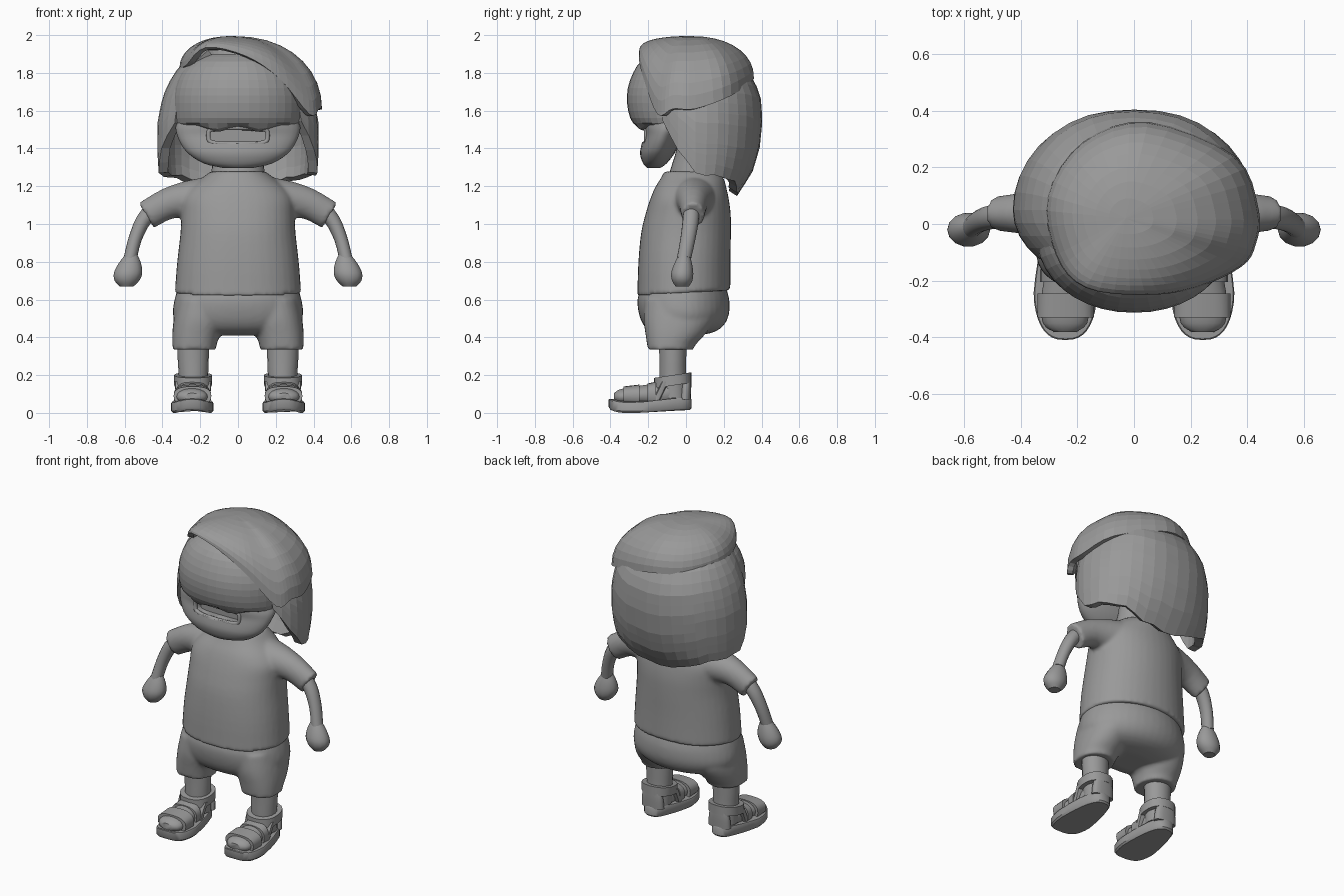
import bpy, bmesh, math
from mathutils import Vector

old = bpy.data.objects.get("Cube")
if old:
    bpy.data.objects.remove(old, do_unlink=True)

grey = bpy.data.materials.new("plain grey")
grey.use_nodes = True
COLOUR = (.32, .32, .32, 1)
grey.diffuse_color = COLOUR
next(n for n in grey.node_tree.nodes if n.type == "BSDF_PRINCIPLED").inputs["Base Color"].default_value = COLOUR


def spline(pts, k, cyclic=False):
    """Catmull-Rom resampling of tuples, k steps per span."""
    n, out = len(pts), []
    for i in range(n if cyclic else n - 1):
        pick = (lambda j: pts[j % n]) if cyclic else (lambda j: pts[max(0, min(n - 1, j))])
        a, b, c, d = (Vector(pick(i + o)) for o in (-1, 0, 1, 2))
        for s in range(k):
            t = s / k
            out.append(b + (c - a) * (t / 2) + (a * 2 - b * 5 + c * 4 - d) * (t * t / 2)
                       + (b * 3 - a - c * 3 + d) * (t ** 3 / 2))
    return out if cyclic else out + [Vector(pts[-1])]


def table(rows, x):
    """Linear lookup in rows of (key, value, ...)."""
    for a, b in zip(rows, rows[1:]):
        if x <= b[0]:
            t = max(0, (x - a[0]) / (b[0] - a[0]))
            return [p + (q - p) * t for p, q in zip(a[1:], b[1:])]
    return rows[-1][1:]


def choose(obj):
    bpy.ops.object.select_all(action="DESELECT")
    bpy.context.view_layer.objects.active = obj
    obj.select_set(True)


def finish(name, bm, mirror=False, smooth=True):
    mesh = bpy.data.meshes.new(name)
    bm.to_mesh(mesh)
    bm.free()
    obj = bpy.data.objects.new(name, mesh)
    bpy.context.collection.objects.link(obj)
    mesh.materials.append(grey)
    choose(obj)
    if mirror:
        obj.modifiers.new("mirror", "MIRROR")
    if smooth:
        bpy.ops.object.shade_smooth_by_angle(angle=math.radians(40))
    return obj


def loft(name, rings, axis=None, n=28, power=2, back=None, steps=3, mirror=False, smooth=True, shape=None):
    """Skin rings of (x, y, z, radius_a, radius_b); with no axis they follow the path."""
    rings = spline(rings, steps)
    bm, loops = bmesh.new(), []
    for i, r in enumerate(rings):
        centre = Vector(r[:3])
        if axis == "Z":
            u, v = Vector((1, 0, 0)), Vector((0, 1, 0))
        elif axis == "Y":
            u, v = Vector((1, 0, 0)), Vector((0, 0, 1))
        else:
            way = Vector(rings[min(i + 1, len(rings) - 1)][:3]) - Vector(rings[max(i - 1, 0)][:3])
            v = Vector((0, 1, 0))
            u = v.cross(way).normalized()
        loop = []
        for j in range(n):
            a = math.tau * j / n
            c, s = math.cos(a), math.sin(a)
            e = 2 / (back if back and s > 0 else power)
            co = (centre + u * (r[3] * math.copysign(abs(c) ** e, c))
                  + v * (r[4] * math.copysign(abs(s) ** e, s)))
            loop.append(bm.verts.new(shape(co) if shape else co))
        loops.append(loop)
    for p, q in zip(loops, loops[1:]):
        for j in range(n):
            bm.faces.new((p[j], p[(j + 1) % n], q[(j + 1) % n], q[j]))
    bm.faces.new(loops[0])
    bm.faces.new(loops[-1])
    bmesh.ops.recalc_face_normals(bm, faces=bm.faces)
    return finish(name, bm, mirror, smooth)


def blend(name, base, pair):
    """Fuse a centre part and a mirrored pair into one soft garment."""
    choose(pair)
    bpy.ops.object.modifier_apply(modifier="mirror")
    choose(base)
    pair.select_set(True)
    bpy.ops.object.join()
    base.name = name
    remesh = base.modifiers.new("fuse", "REMESH")
    remesh.mode, remesh.voxel_size, remesh.use_smooth_shade = "VOXEL", .012, True
    soften = base.modifiers.new("soften", "SMOOTH")
    soften.factor, soften.iterations = .5, 4


def shell(name, grid, thickness, cyclic=False):
    """Thick sheet from a grid of points, thickened inward."""
    bm = bmesh.new()
    rows = [[bm.verts.new(p) for p in row] for row in grid]
    for p, q in zip(rows, rows[1:]):
        for j in range(len(p) if cyclic else len(p) - 1):
            k = (j + 1) % len(p)
            bm.faces.new((p[j], p[k], q[k], q[j]))
    bmesh.ops.remove_doubles(bm, verts=bm.verts, dist=.0005)
    bmesh.ops.recalc_face_normals(bm, faces=bm.faces)
    middle = Vector((0, .05, 1.6))
    if sum(f.normal.dot(f.calc_center_median() - middle) * f.calc_area() for f in bm.faces) < 0:
        bmesh.ops.reverse_faces(bm, faces=bm.faces)
    obj = finish(name, bm, smooth=False)
    solid = obj.modifiers.new("thickness", "SOLIDIFY")
    solid.thickness, solid.offset = thickness, -1


def level(z, half, front, back):
    return (0, (front + back) / 2, z, half, (back - front) / 2)


# Shirt with sleeves
body = loft("shirt_body", [level(*r) for r in (
    (.635, .335, -.258, .235), (.8, .322, -.252, .235), (.95, .305, -.238, .238), (1.05, .3, -.215, .237),
    (1.13, .295, -.19, .227), (1.19, .255, -.165, .214), (1.24, .195, -.135, .2), (1.278, .145, -.115, .17))],
    "Z", n=40, power=2.3, back=2.05,
    shape=lambda c: c + Vector((0, 0, .06 * c.y if c.z < .7 else 0)))
sleeves = loft("shirt_sleeves", [(.12, .045, 1.13, .125, .14), (.25, .04, 1.13, .103, .105),
                                 (.37, .038, 1.108, .083, .077), (.485, .037, 1.045, .077, .06)], mirror=True)
blend("shirt", body, sleeves)

# Shorts
seat = loft("shorts_seat", [level(*r) for r in (
    (.67, .315, -.235, .21), (.6, .336, -.257, .229), (.52, .345, -.248, .227),
    (.46, .315, -.222, .197), (.425, .25, -.18, .14), (.41, .15, -.12, .06))], "Z", n=40, power=2.3, back=1.95)
hems = loft("shorts_legs", [(.18, -.03, .6, .14, .19), (.198, -.035, .5, .142, .19),
                            (.22, -.055, .42, .128, .16), (.23, -.078, .36, .117, .128),
                            (.232, -.08, .335, .116, .122)], "Z", power=2.4, back=2, mirror=True)
blend("shorts", seat, hems)

# Arms and hands
loft("arms", [(.43, .03, 1.1, .045, .042), (.5, .025, 1.02, .04, .043), (.545, .01, .92, .035, .04),
              (.57, -.01, .82, .035, .038)], n=16, mirror=True)
loft("hands", [(.565, -.01, .835, .034, .03), (.573, -.015, .79, .06, .048), (.582, -.02, .74, .075, .06),
               (.588, -.02, .7, .065, .055), (.59, -.02, .668, .035, .035)], "Z", n=14, mirror=True)

# Legs and feet
loft("legs", [(.238, -.07, .4, .085, .075), (.237, -.07, .28, .082, .072), (.236, -.07, .2, .078, .072),
              (.236, -.065, .08, .075, .075)], "Z", n=18, mirror=True)
loft("feet", [(.243, -.38, .085, .04, .02), (.243, -.35, .085, .078, .04), (.243, -.27, .09, .085, .05),
              (.24, -.18, .095, .075, .06), (.238, -.08, .105, .07, .07), (.236, -.01, .1, .045, .05)],
     "Y", n=18, mirror=True)


def sole_shape(c):
    """Narrow the heel, raise the heel step and curl the toe."""
    heel = max(0, min(1, (c.y + .25) / .2))
    toe = max(0, (-.33 - c.y) / .08)
    lift = .022 * heel if c.z > .03 else .015 * heel
    return Vector((.24 + (c.x - .24) * (1 - .22 * heel), c.y, c.z + lift + .022 * toe * toe))


# Sandals
loft("sandal_soles", [(.242, -.19, z, r, r + .105) for z, r in ((0, .105), (.01, .114), (.05, .114), (.056, .11))],
     "Z", n=40, power=2.6, steps=1, mirror=True, shape=sole_shape)
for name, ys, z, half, tall in (("toe_straps", (-.33, -.245), .09, .1, .05),
                                ("instep_straps", (-.205, -.16), .095, .09, .06)):
    loft(name, [(.241, y, z, half, tall + .01 * i) for i, y in enumerate(ys)],
         "Y", n=20, power=2.6, steps=2, mirror=True)
loft("ankle_straps", [(.238, -.07, z, .1, .1) for z in (.145, .2)], "Z", n=20, power=2.3, steps=1, mirror=True,
     shape=lambda c: c + Vector((0, 0, .15 * (c.y + .07))))
loft("heel_straps", [(.238, -.005, .07, .075, .03), (.238, 0, .14, .07, .028), (.238, .005, .2, .05, .022)],
     "Z", n=16, power=2.4, mirror=True)
loft("side_straps", [(.238, -.16, .06, .09, .02), (.238, -.11, .165, .097, .02)],
     "Z", n=16, power=5, steps=1, mirror=True)

# Neck and jaw
loft("neck", [(0, .03, 1.2, .15, .13), (0, .03, 1.28, .14, .115), (0, .05, 1.4, .13, .1), (0, .06, 1.55, .13, .1)], "Z")
jaw = loft("jaw", [(0, -.17, 1.297, .08, .035), (0, -.165, 1.32, .18, .062), (0, -.153, 1.37, .26, .09),
                   (0, -.137, 1.42, .3, .099), (0, -.12, 1.47, .322, .105), (0, -.1, 1.51, .33, .13),
                   (0, -.08, 1.55, .32, .15)], "Z", n=36)

# Mouth opening cut into the jaw, with a lip rim around it
cutter = loft("mouth_cutter", [(0, y, 1.467, .147, .035) for y in (-.4, -.17)], "Y", power=5, steps=1)
cutter.hide_render = True
choose(jaw)
cut = jaw.modifiers.new("mouth", "BOOLEAN")
cut.operation, cut.object = "DIFFERENCE", cutter
bpy.ops.object.modifier_move_to_index(modifier=cut.name, index=0)
bpy.ops.object.modifier_apply(modifier=cut.name)
bpy.data.objects.remove(cutter, do_unlink=True)

curve = bpy.data.curves.new("lip_rim", "CURVE")
curve.dimensions, curve.bevel_depth, curve.bevel_resolution = "3D", .012, 2
line = curve.splines.new("POLY")
line.points.add(35)
line.use_cyclic_u = True
for i, p in enumerate(line.points):
    c, s = math.cos(math.tau * i / 36), math.sin(math.tau * i / 36)
    x = .157 * math.copysign(abs(c) ** .45, c)
    z = 1.467 + .042 * math.copysign(abs(s) ** .45, s)
    p.co = (x, -.12 - .103 * math.sqrt(1 - (x / .32) ** 2), z, 1)
curve.materials.append(grey)
bpy.context.collection.objects.link(bpy.data.objects.new("lip_rim", curve))

# Upper face with a wavy lower edge
loft("upper_face", [level(*r) for r in (
    (1.5, .29, -.21, .15), (1.515, .325, -.26, .2), (1.56, .342, -.295, .24), (1.64, .347, -.312, .26),
    (1.72, .338, -.308, .26), (1.8, .305, -.28, .24), (1.86, .245, -.24, .2), (1.9, .16, -.17, .12))],
    "Z", n=40, power=2.1, steps=2, smooth=False,
    shape=lambda c: c + Vector((0, 0, .012 * math.cos(c.x * 27) if c.z < 1.53 else 0)))

# Long hair wrapping the sides and back, pointed at the nape
FORM = [(1.15, .4, .27), (1.27, .42, .35), (1.4, .428, .39), (1.55, .425, .405), (1.68, .397, .395),
        (1.78, .35, .352), (1.86, .29, .265), (1.92, .2, .17)]
EDGE = [(0, 1.148), (20, 1.172), (45, 1.235), (90, 1.27), (105, 1.36), (130, 1.54)]


def long_hair_point(deg, v):
    low = table(EDGE, abs(deg))[0] + .006 * math.sin(deg * .21)
    z = low + (1.92 - low) * v
    half, back = table(FORM, z)
    s, c = math.sin(math.radians(deg)), math.cos(math.radians(deg))
    return (half * math.copysign(abs(s) ** .9, s), .05 + c * (back - .05 if c > 0 else .27), z)


shell("long_hair", [[long_hair_point(-130 + 10 * j, i / 12) for j in range(27)] for i in range(13)], .05)

# Swept top hair, low on its left side
RIM = [(.44, .05, 1.61), (.355, .24, 1.68), (.05, .36, 1.77), (-.18, .29, 1.79), (-.305, .1, 1.82), (-.275, -.11, 1.84),
       (-.17, -.225, 1.935), (.04, -.25, 1.89), (.22, -.225, 1.77), (.38, -.15, 1.58), (.43, -.07, 1.61)]
rim = spline(RIM, 4, cyclic=True)
top = Vector((-.03, .02, 1.995))
grid = []
for i in range(10):
    a = math.pi / 2 * i / 9
    inward, up = max(0, math.cos(a)) ** .9, math.sin(a) ** .95
    grid.append([(top.x + (p.x - top.x) * inward, top.y + (p.y - top.y) * inward,
                  p.z + (top.z - p.z) * up) for p in rim])
shell("top_hair", grid, .035, cyclic=True)
